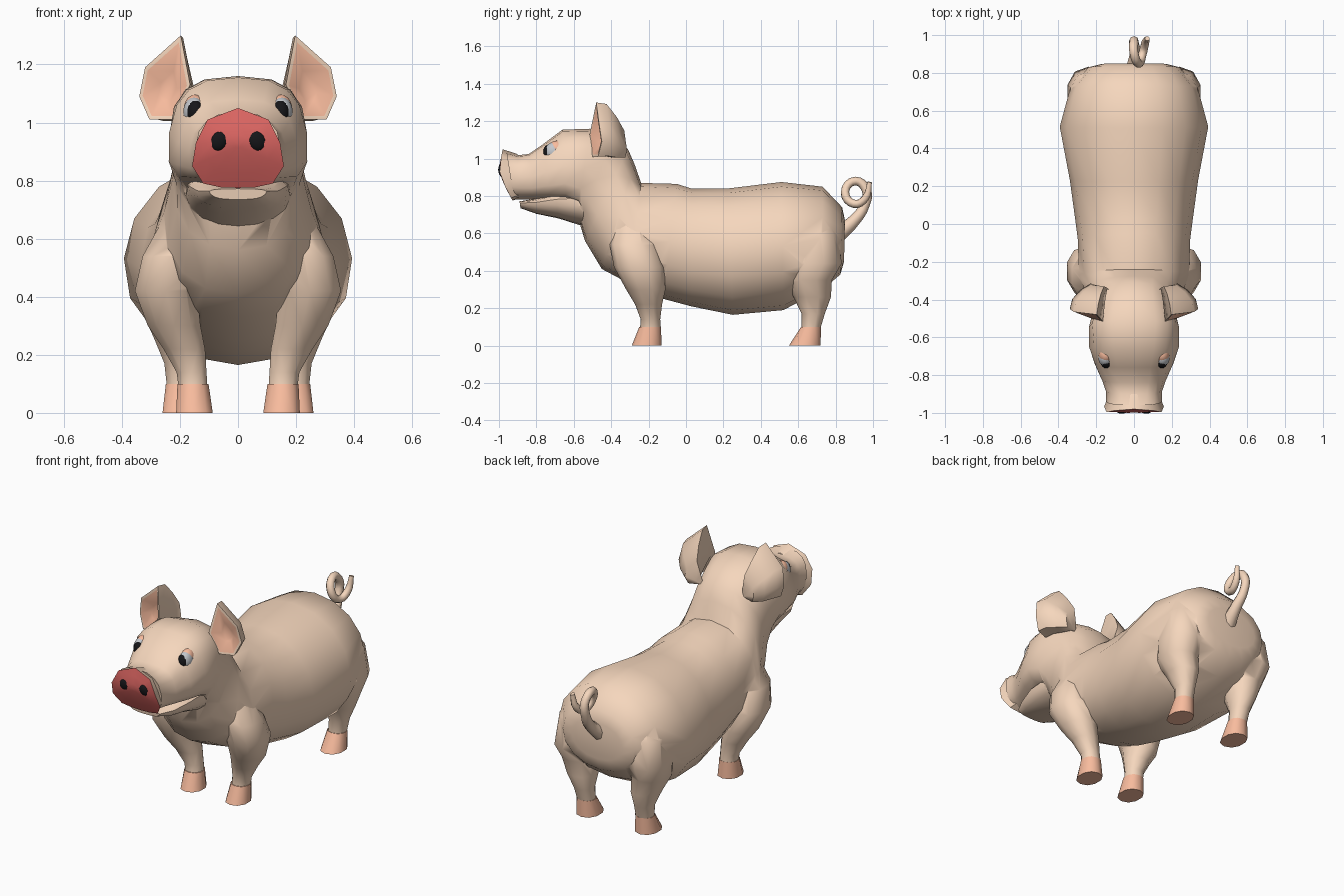
import bpy, bmesh, math
from mathutils import Vector

if "Cube" in bpy.data.objects:
    bpy.data.objects.remove(bpy.data.objects["Cube"])


def material(name, rgb):
    m = bpy.data.materials.new(name)
    m.diffuse_color = (*rgb, 1)
    m.use_nodes = True
    m.node_tree.nodes["Principled BSDF"].inputs["Base Color"].default_value = m.diffuse_color
    return m


SKIN = material("skin", (0.92, 0.68, 0.51))
PINK = material("pink", (0.94, 0.50, 0.34))
RED = material("red", (0.76, 0.14, 0.13))
DARK = material("dark", (0.008, 0.008, 0.01))
GREY = material("eye_grey", (0.55, 0.57, 0.60))


def smooth(ob, angle=45):
    bpy.ops.object.select_all(action='DESELECT')
    ob.select_set(True)
    bpy.context.view_layer.objects.active = ob
    bpy.ops.object.shade_smooth_by_angle(angle=math.radians(angle))


def loft(name, rings, mats, band_mats=None):
    """Closed skin through rings of points; band_mats gives material slots per band."""
    bm = bmesh.new()
    vs = [[bm.verts.new(p) for p in r] for r in rings]
    n = len(vs[0])
    first, last = bm.faces.new(vs[0]), bm.faces.new(vs[-1])
    if band_mats:
        first.material_index, last.material_index = band_mats[0], band_mats[-1]
    for k, (a, b) in enumerate(zip(vs, vs[1:])):
        for i in range(n):
            f = bm.faces.new((a[i], a[(i + 1) % n], b[(i + 1) % n], b[i]))
            f.material_index = band_mats[k] if band_mats else 0
    bmesh.ops.recalc_face_normals(bm, faces=bm.faces)
    me = bpy.data.meshes.new(name)
    bm.to_mesh(me)
    bm.free()
    ob = bpy.data.objects.new(name, me)
    bpy.context.collection.objects.link(ob)
    for m in mats:
        me.materials.append(m)
    smooth(ob)
    return ob


def unit(n, e):
    out = []
    for i in range(n):
        a = 2 * math.pi * i / n
        s, c = math.sin(a), math.cos(a)
        out.append((math.copysign(abs(s) ** (2 / e), s), math.copysign(abs(c) ** (2 / e), c)))
    return out


def section(ty, tz, by, bz, w, taper=0.0, e=2.1, n=16):
    """Cross-section hung between a top and a bottom point of the side profile."""
    return [(w * u * (1 - taper * v), (ty + by) / 2 + v * (ty - by) / 2,
             (tz + bz) / 2 + v * (tz - bz) / 2) for u, v in unit(n, e)]


def flat_ring(z, cx, cy, rx, ry, n=10):
    return [(cx + rx * u, cy + ry * v, z) for u, v in unit(n, 2.2)]


def ball(name, loc, scale, mat, rot=(0, 0, 0)):
    bpy.ops.mesh.primitive_uv_sphere_add(segments=14, ring_count=9, location=loc, rotation=rot)
    ob = bpy.context.object
    ob.name, ob.scale = name, scale
    ob.data.materials.append(mat)
    smooth(ob, 60)
    return ob


# Torso, neck, head and snout in one skin
body = loft("body", [section(*r) for r in [
    (.85, .67, .845, .45, .17), (.835, .74, .825, .38, .24), (.73, .85, .73, .30, .335, .05),
    (.51, .875, .52, .19, .393, .05), (.22, .84, .25, .165, .34, .04), (.03, .84, .03, .21, .312, .03),
    (-.05, .865, -.12, .25, .297, .03), (-.24, .87, -.30, .33, .292, .07),
    (-.275, .97, -.45, .41, .255, .05, 2.2), (-.31, 1.05, -.54, .56, .225, 0, 2.3),
    (-.39, 1.115, -.57, .66, .222, .02, 2.5), (-.51, 1.16, -.58, .735, .238, .04, 2.8),
    (-.66, 1.155, -.64, .77, .238, .12, 2.8), (-.76, 1.08, -.73, .78, .205, .16, 2.8),
    (-.84, 1.025, -.82, .782, .168, .08, 2.8), (-.90, 1.018, -.88, .782, .147, .05, 2.7),
    (-.96, 1.035, -.92, .783, .147, .05, 2.6)]], [SKIN])
parts = []

# Lower jaw
parts.append(loft("jaw", [section(*r) for r in [
    (-.89, .772, -.885, .735, .095, -.2, 3), (-.81, .785, -.80, .705, .135, -.2, 2.8),
    (-.70, .82, -.68, .68, .165, -.22, 2.5), (-.58, .85, -.57, .645, .18, -.1),
    (-.46, .85, -.46, .62, .185)]], [SKIN]))

FRONT = [(.09, .155, -.19, .052, .056), (.14, .16, -.19, .054, .052), (.22, .185, -.20, .075, .072),
         (.30, .22, -.215, .095, .105), (.42, .248, -.25, .112, .135), (.54, .228, -.28, .105, .128),
         (.68, .165, -.29, .09, .09)]
HIND = [(.09, .195, .668, .052, .05), (.17, .20, .68, .056, .062), (.26, .212, .675, .082, .10),
        (.35, .232, .655, .105, .125), (.44, .24, .685, .118, .148), (.60, .225, .68, .115, .13),
        (.72, .17, .66, .09, .09)]
for s, side in ((1, "right"), (-1, "left")):
    def mir(ring):
        return [(s * x, y, z) for x, y, z in ring]

    # Legs and hooves
    for nm, rows, hoof in (
            ("front", FRONT, [(0, .15, -.21, .066, .08), (.10, .155, -.192, .056, .058)]),
            ("hind", HIND, [(0, .195, .635, .068, .085), (.10, .195, .668, .056, .053)])):
        parts.append(loft(f"{nm}_leg_{side}", [mir(flat_ring(*r)) for r in rows], [SKIN]))
        loft(f"{nm}_hoof_{side}", [mir(flat_ring(*r)) for r in hoof], [PINK])

    # Ears: outer shell, rim and pink hollow
    rim = [Vector(p) for p in [(.165, -.515, 1.13), (.197, -.48, 1.30), (.32, -.465, 1.19),
                               (.34, -.45, 1.09), (.305, -.47, 1.01), (.225, -.50, 1.01)]]
    mid = Vector((.25, -.48, 1.11))

    def ear_ring(k, dy, dx=0.0, dz=0.0):
        return mir([mid + (p - mid) * k + Vector((dx, dy, dz)) for p in rim])

    loft(f"ear_{side}", [ear_ring(.35, .035, -.01), ear_ring(.87, .0), ear_ring(1, 0),
                         ear_ring(.96, .055, -.01), ear_ring(.75, .11, -.035, -.03),
                         ear_ring(.5, .15, -.065, -.055), ear_ring(.2, .14, -.10, -.08)],
         [SKIN, PINK], [1, 0, 0, 0, 0, 0, 0])

    # Eyes: ball, pupil and upper lid
    ball(f"eye_{side}", (s * .15, -.707, 1.035), (.04, .05, .053), GREY)
    ball(f"pupil_{side}", (s * .147, -.734, 1.035), (.03, .03, .041), DARK, (0, 0, s * .3))
    ball(f"eyelid_{side}", (s * .148, -.692, 1.05), (.039, .046, .046), PINK)

    # Nostrils
    ball(f"nostril_{side}", (s * .066, -.985, .937), (.032, .019, .036), DARK, (.1, -s * .5, 0))

# Merge the skin parts into one body
for p in parts:
    m = body.modifiers.new("join", 'BOOLEAN')
    m.operation, m.solver, m.object = 'UNION', 'EXACT', p
    bpy.context.view_layer.objects.active = body
    bpy.ops.object.modifier_apply(modifier=m.name)
    bpy.data.objects.remove(p)
smooth(body, 55)

# Snout disc: skin side band and a red face, bowed forward
half = [(0, 1.05), (.105, 1.01), (.145, .93), (.158, .85), (.12, .79), (.06, .777)]
outline = half + [(0, .775)] + [(-x, z) for x, z in reversed(half[1:])]


def disc_ring(k, back=0.0):
    ring = []
    for x, z in outline:
        x, z = x * k, .92 + (z - .92) * k
        y = -1 + (.02 * (z - .95) / .1 if z > .95 else .07 * ((.95 - z) / .17) ** 1.4)
        ring.append((x, y + back, z))
    return ring


loft("snout_disc", [disc_ring(.80, .085), disc_ring(1), disc_ring(.65), disc_ring(.3), disc_ring(.05)],
     [RED, SKIN], [1, 0, 0, 0])

# Curly tail
path = [(0, .82, .60, 1.7), (.01, .90, .67, 1.25), (.0, .955, .75, 1), (0, .965, .83, .95),
        (.0, .905, .88, .9), (.025, .85, .82, .9), (.045, .90, .758, .85),
        (.06, .96, .79, .8), (.07, .982, .875, .5)]
cu = bpy.data.curves.new("tail", 'CURVE')
cu.dimensions, cu.bevel_depth, cu.bevel_resolution = '3D', .026, 2
cu.resolution_u, cu.use_fill_caps = 4, True
sp = cu.splines.new('BEZIER')
sp.bezier_points.add(len(path) - 1)
for bp, (x, y, z, r) in zip(sp.bezier_points, path):
    bp.co, bp.radius = (x, y, z), r
    bp.handle_left_type = bp.handle_right_type = 'AUTO'
tail = bpy.data.objects.new("tail", cu)
bpy.context.collection.objects.link(tail)
cu.materials.append(SKIN)
bpy.ops.object.select_all(action='DESELECT')
tail.select_set(True)
bpy.context.view_layer.objects.active = tail
bpy.ops.object.convert(target='MESH')
smooth(bpy.context.object, 50)
